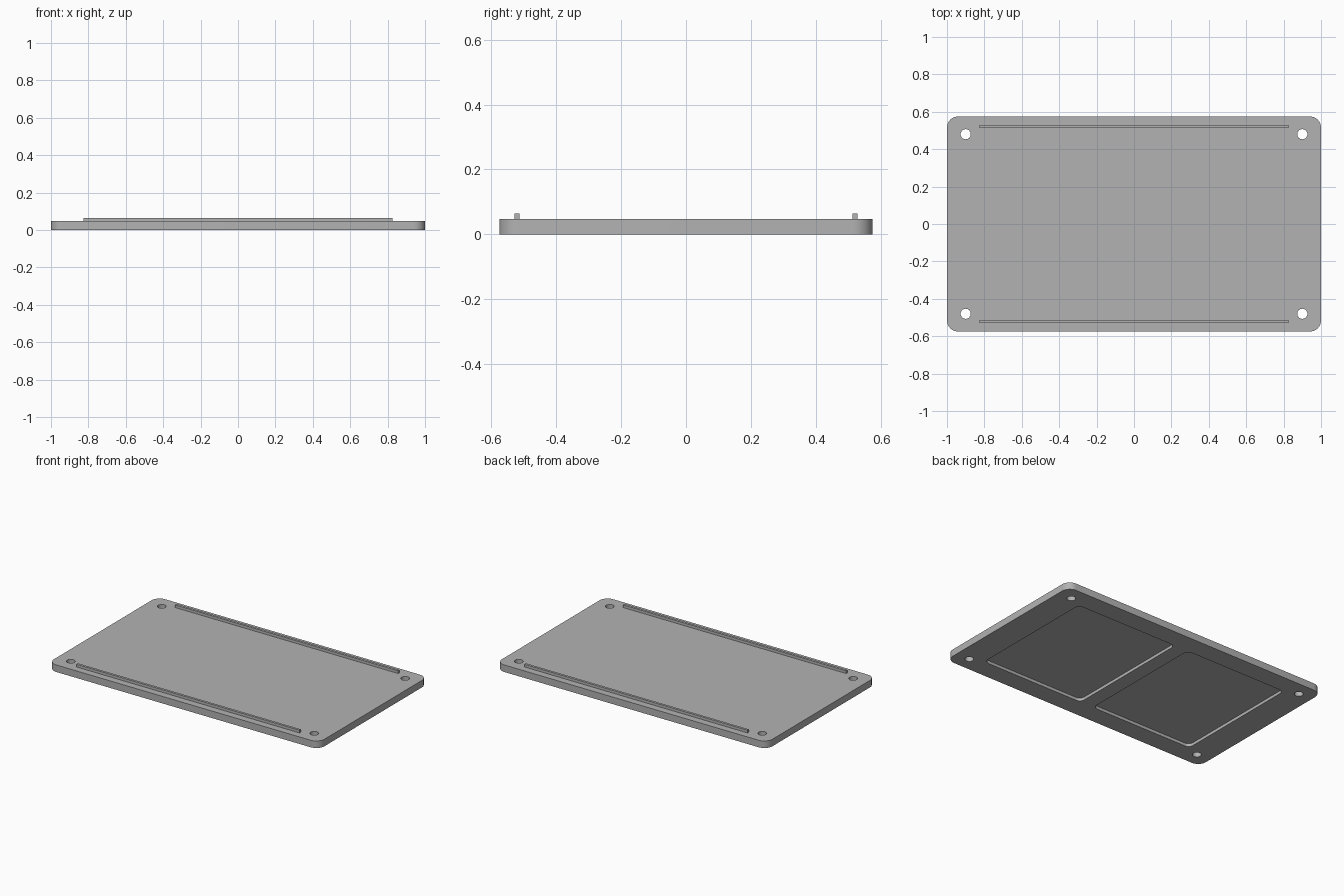
import bpy
import bmesh
from math import cos, sin, radians, pi

old = bpy.data.objects.get("Cube")
if old:
    bpy.data.objects.remove(old, do_unlink=True)

LENGTH, WIDTH, THICK = 2.0, 1.15, 0.047
POCKET_DEPTH = 0.02

grey = bpy.data.materials.new("plain grey")
grey.use_nodes = True
colour = (0.45, 0.45, 0.45, 1)
grey.diffuse_color = colour
grey.node_tree.nodes["Principled BSDF"].inputs["Base Color"].default_value = colour


def rounded_outline(cx, cy, sx, sy, r, steps=10):
    """Outline of a rounded rectangle; a circle when r is half of both sides."""
    points = []
    for i, (qx, qy) in enumerate(((1, 1), (-1, 1), (-1, -1), (1, -1))):
        for s in range(steps + 1):
            a = (i + s / steps) * pi / 2
            points.append((cx + qx * (sx / 2 - r) + r * cos(a),
                           cy + qy * (sy / 2 - r) + r * sin(a)))
    return points


def slab(name, outline, z0, z1):
    bm = bmesh.new()
    base = bm.faces.new([bm.verts.new((x, y, z0)) for x, y in outline])
    top = bmesh.ops.extrude_face_region(bm, geom=[base])
    verts = [g for g in top["geom"] if isinstance(g, bmesh.types.BMVert)]
    bmesh.ops.translate(bm, verts=verts, vec=(0, 0, z1 - z0))
    bmesh.ops.remove_doubles(bm, verts=bm.verts, dist=1e-5)
    bmesh.ops.recalc_face_normals(bm, faces=bm.faces)
    mesh = bpy.data.meshes.new(name)
    bm.to_mesh(mesh)
    bm.free()
    mesh.materials.append(grey)
    obj = bpy.data.objects.new(name, mesh)
    bpy.context.collection.objects.link(obj)
    return obj


def select_only(obj):
    bpy.ops.object.select_all(action='DESELECT')
    obj.select_set(True)
    bpy.context.view_layer.objects.active = obj


def cut(target, cutter):
    cutter.hide_render = True
    mod = target.modifiers.new("cut", 'BOOLEAN')
    mod.operation = 'DIFFERENCE'
    mod.solver = 'EXACT'
    mod.object = cutter
    select_only(target)
    bpy.ops.object.modifier_apply(modifier=mod.name)
    bpy.data.objects.remove(cutter, do_unlink=True)


# Base plate with rounded corners
plate = slab("base_plate", rounded_outline(0, 0, LENGTH, WIDTH, 0.06), 0, THICK)

# Shallow pockets in the underside, and screw holes through the corners
for side in (-1, 1):
    cut(plate, slab("pocket_cutter",
                    rounded_outline(side * 0.43, 0, 0.76, 0.89, 0.035),
                    -0.05, POCKET_DEPTH))
    for end in (-1, 1):
        cut(plate, slab("hole_cutter",
                        rounded_outline(side * 0.9, end * 0.48, 0.054, 0.054, 0.027),
                        -0.05, 0.1))
select_only(plate)
bpy.ops.object.shade_smooth_by_angle(angle=radians(30))

# Long locating ridges along the front and back edges
for name, side in (("front_ridge", -1), ("back_ridge", 1)):
    bpy.ops.mesh.primitive_cube_add(size=1, location=(0, side * 0.52, 0.055))
    ridge = bpy.context.object
    ridge.name = name
    ridge.scale = (1.65, 0.016, 0.02)
    ridge.data.materials.append(grey)
